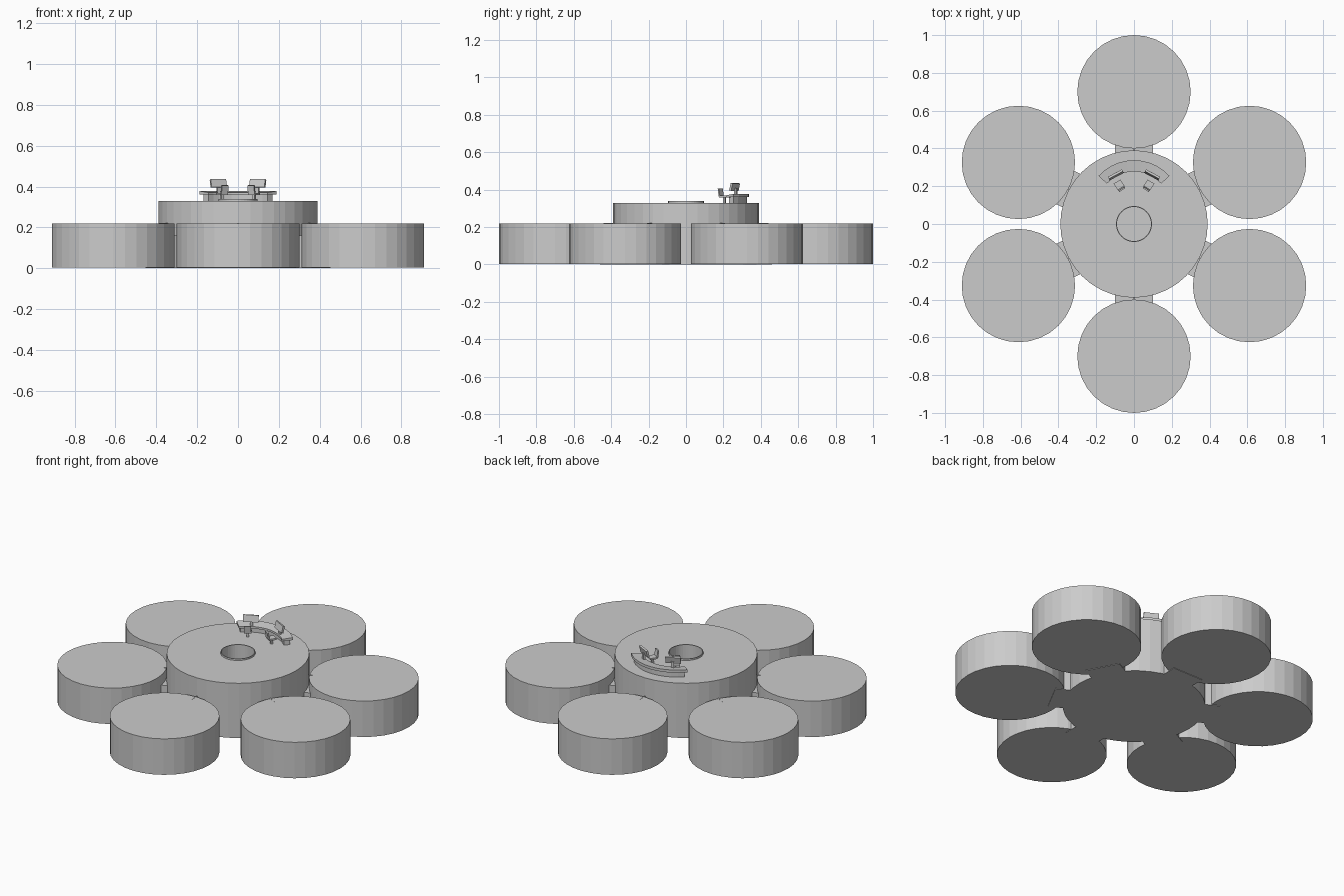
import bpy, bmesh
from math import sin, cos, pi, radians, atan2, hypot
from mathutils import Matrix, Vector

old = bpy.data.objects.get("Cube")
if old:
    bpy.data.objects.remove(old, do_unlink=True)

grey = bpy.data.materials.new("plain grey")
grey.use_nodes = True
grey.diffuse_color = (0.6, 0.6, 0.6, 1)
grey.node_tree.nodes["Principled BSDF"].inputs["Base Color"].default_value = (0.6, 0.6, 0.6, 1)


def finish(name, bm):
    bmesh.ops.recalc_face_normals(bm, faces=bm.faces)
    mesh = bpy.data.meshes.new(name)
    bm.to_mesh(mesh)
    bm.free()
    mesh.materials.append(grey)
    obj = bpy.data.objects.new(name, mesh)
    bpy.context.collection.objects.link(obj)
    return obj


def lathe(name, profile, steps=32, centre=(0, 0, 0)):
    """Turn a (radius, height) profile around a vertical axis."""
    bm = bmesh.new()
    verts = [bm.verts.new((r, 0, z)) for r, z in profile]
    edges = [bm.edges.new(pair) for pair in zip(verts, verts[1:])]
    bmesh.ops.spin(bm, geom=verts + edges, cent=(0, 0, 0), axis=(0, 0, 1),
                   angle=2 * pi, steps=steps, use_merge=True)
    bmesh.ops.remove_doubles(bm, verts=bm.verts, dist=1e-5)
    bmesh.ops.translate(bm, verts=bm.verts, vec=centre)
    return finish(name, bm)


def box(name, size, place, turn=0, tilt=0):
    """Box tilted about x, turned about z, then moved into place."""
    bm = bmesh.new()
    matrix = (Matrix.Translation(place) @ Matrix.Rotation(turn, 4, 'Z')
              @ Matrix.Rotation(tilt, 4, 'X') @ Matrix.Diagonal((*size, 1)))
    bmesh.ops.create_cube(bm, size=1, matrix=matrix)
    return finish(name, bm)


def arc_strip(name, profile, half_angle, centre_y, steps=10):
    """Sweep a closed (radius, height) section along an arc around +y."""
    bm = bmesh.new()
    rings = []
    for i in range(steps + 1):
        a = half_angle * (2 * i / steps - 1)
        rings.append([bm.verts.new((r * sin(a), centre_y + r * cos(a), z))
                      for r, z in profile])
    count = len(profile)
    for first, second in zip(rings, rings[1:]):
        for j in range(count):
            k = (j + 1) % count
            bm.faces.new((first[j], first[k], second[k], second[j]))
    bm.faces.new(rings[0])
    bm.faces.new(rings[-1])
    return finish(name, bm)


# Central hub with an open shaft and a low lip
lathe("hub", [(0, 0), (0.39, 0), (0.39, 0.33), (0.095, 0.33), (0.095, 0.34),
              (0.09, 0.34), (0.09, 0.01), (0, 0.01)], steps=40)

# Six drums around the hub, each joined by a short passage
spots = [(0, 0.70), (0, -0.70)] + [(sx * 0.612, sy * 0.326)
                                   for sx in (-1, 1) for sy in (-1, 1)]
for n, (x, y) in enumerate(spots, 1):
    lathe(f"drum_{n}", [(0, 0.003), (0.30, 0.003), (0.30, 0.22), (0, 0.22)],
          centre=(x, y, 0))
    out = Vector((x, y, 0)).normalized()
    turn = atan2(y, x)
    box(f"passage_{n}", (0.12, 0.20, 0.16), out * 0.40 + Vector((0, 0, 0.08)), turn)
    box(f"passage_fin_{n}", (0.05, 0.004, 0.06), out * 0.415 + Vector((0, 0, 0.191)), turn)

# Curved desk: base and overhanging top
DESK_Y = 0.085
arc_strip("desk_base", [(0.205, 0.33), (0.24, 0.33), (0.24, 0.362), (0.205, 0.362)],
          radians(45), DESK_Y)
arc_strip("desk_top", [(0.193, 0.358), (0.253, 0.362), (0.253, 0.378), (0.193, 0.37)],
          radians(48), DESK_Y)

# Monitors and chairs, one pair on each side
for side, label in ((1, "left"), (-1, "right")):
    a = side * radians(28)
    spot = Vector((0.205 * sin(a), DESK_Y + 0.205 * cos(a), 0))
    box(f"{label}_monitor_stand", (0.016, 0.012, 0.04), spot + Vector((0, 0, 0.388)), -a)
    box(f"{label}_monitor", (0.085, 0.012, 0.04), spot + Vector((0, -0.006, 0.415)), -a,
        radians(-14))

    b = side * radians(33)
    seat = Vector((0.145 * sin(b), DESK_Y + 0.145 * cos(b), 0))
    back = Vector((0.12 * sin(b), DESK_Y + 0.12 * cos(b), 0))
    box(f"{label}_chair_post", (0.012, 0.012, 0.035), seat + Vector((0, 0, 0.345)), -b)
    box(f"{label}_chair_seat", (0.042, 0.042, 0.01), seat + Vector((0, 0, 0.363)), -b)
    box(f"{label}_chair_back", (0.038, 0.008, 0.042), back + Vector((0, 0, 0.385)), -b,
        radians(8))
